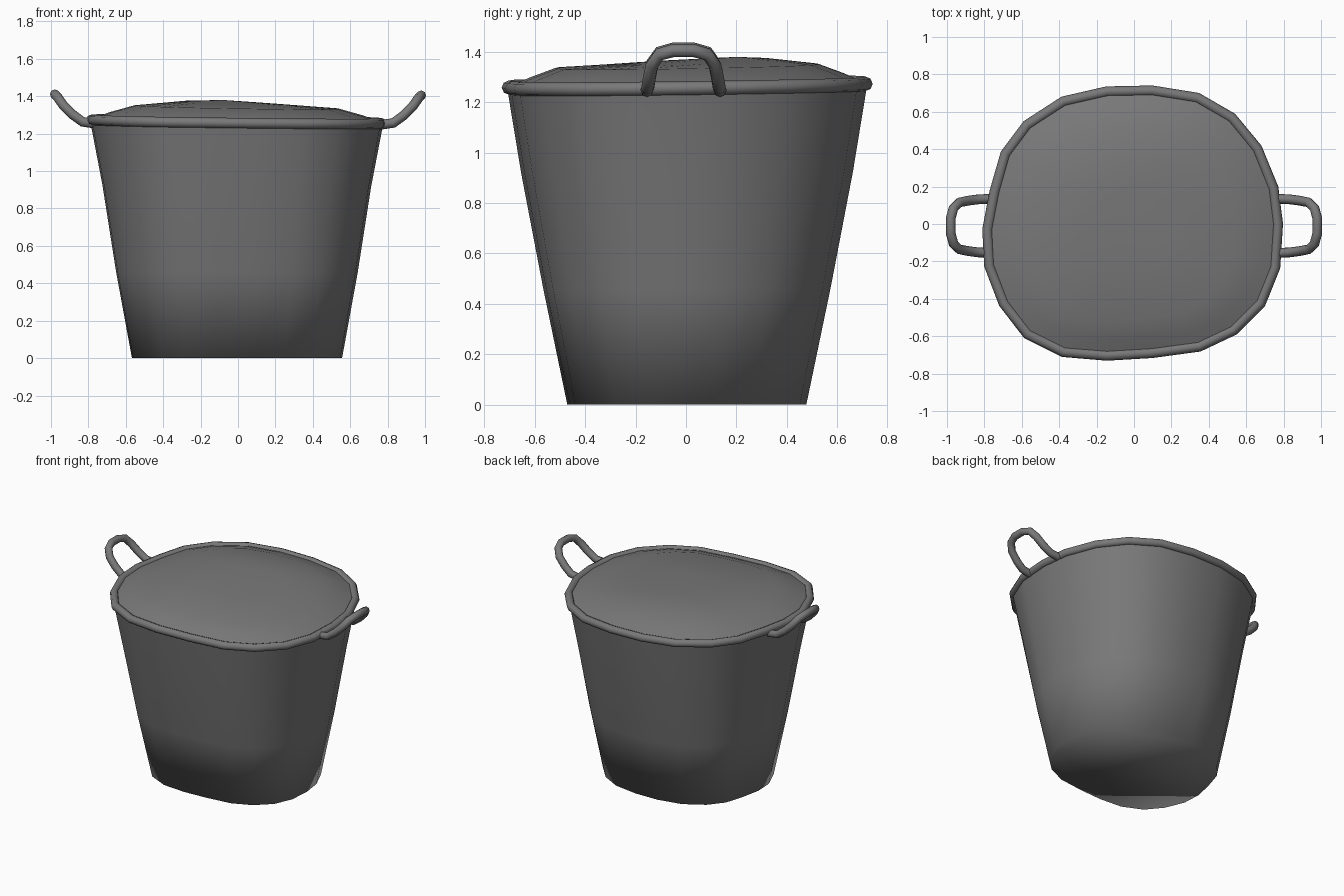
import bpy, bmesh
from mathutils import Vector

cube = bpy.data.objects.get("Cube")
if cube:
    bpy.data.objects.remove(cube, do_unlink=True)

# One dark grey rubber for every part
grey = bpy.data.materials.new("dark grey rubber")
grey.use_nodes = True
color = (0.19, 0.19, 0.19, 1)
grey.diffuse_color = color
grey.node_tree.nodes["Principled BSDF"].inputs["Base Color"].default_value = color

# Slightly uneven hand-formed outline of the mouth
outline = [(0.1, 0.74), (-0.15, 0.735), (-0.39, 0.68), (-0.59, 0.55), (-0.71, 0.39),
           (-0.77, 0.18), (-0.81, -0.03), (-0.8, -0.23), (-0.72, -0.44), (-0.59, -0.61),
           (-0.39, -0.71), (-0.15, -0.73), (0.1, -0.715), (0.36, -0.68), (0.55, -0.59),
           (0.7, -0.44), (0.78, -0.24), (0.795, 0), (0.77, 0.2), (0.68, 0.42),
           (0.54, 0.59), (0.35, 0.7)]


def tilt(x, y):
    return 0.012 * (y - x)


def ring(bm, scale_x, scale_y, z, tilted=1.0):
    return [bm.verts.new((x * scale_x, y * scale_y, z + tilted * tilt(x, y)))
            for x, y in outline]


def bridge(bm, lower, upper):
    count = len(lower)
    for i in range(count):
        j = (i + 1) % count
        bm.faces.new((lower[i], lower[j], upper[j], upper[i]))


def finish(bm, name):
    bmesh.ops.recalc_face_normals(bm, faces=bm.faces)
    for face in bm.faces:
        face.smooth = True
    mesh = bpy.data.meshes.new(name)
    bm.to_mesh(mesh)
    bm.free()
    mesh.materials.append(grey)
    obj = bpy.data.objects.new(name, mesh)
    bpy.context.collection.objects.link(obj)
    return obj


def tube(name, points, radius, cyclic=False):
    """Round bar swept along a polyline, turned into a smooth mesh."""
    curve = bpy.data.curves.new(name, "CURVE")
    curve.dimensions = "3D"
    curve.bevel_depth = radius
    curve.bevel_resolution = 2
    curve.use_fill_caps = not cyclic
    spline = curve.splines.new("POLY")
    spline.points.add(len(points) - 1)
    for target, point in zip(spline.points, points):
        target.co = (*point, 1)
    spline.use_cyclic_u = cyclic
    helper = bpy.data.objects.new(name + " path", curve)
    bpy.context.collection.objects.link(helper)
    bm = bmesh.new()
    bm.from_mesh(helper.to_mesh())
    helper.to_mesh_clear()
    bpy.data.objects.remove(helper, do_unlink=True)
    return finish(bm, name)


# Tapered body with a closed base
bm = bmesh.new()
levels = [(0.7, 0.645, 0, 0), (0.805, 0.775, 0.46, 0.3),
          (0.895, 0.895, 0.92, 0.6), (0.975, 0.97, 1.255, 1)]
rings = [ring(bm, *level) for level in levels]
for lower, upper in zip(rings, rings[1:]):
    bridge(bm, lower, upper)
bm.faces.new(rings[0])
finish(bm, "bucket_body")

# Shallow domed fill, peak a little behind the middle
bm = bmesh.new()
rings = [ring(bm, *level) for level in
         [(0.96, 0.96, 1.27), (0.85, 0.85, 1.305), (0.68, 0.71, 1.343), (0.35, 0.35, 1.363)]]
for lower, upper in zip(rings, rings[1:]):
    bridge(bm, lower, upper)
for vert in rings[-1]:
    vert.co += Vector((-0.03, 0.08, 0))
peak = bm.verts.new((-0.08, 0.2, 1.38))
for a, b in zip(rings[-1], rings[-1][1:] + rings[-1][:1]):
    bm.faces.new((a, b, peak))
finish(bm, "domed_lid")

# Rolled rim
tube("rim", [(x * 0.967, y * 0.963, 1.265 + tilt(x, y)) for x, y in outline], 0.028, True)

# Two upturned side handles
half = [(0.76, 0.145, 1.25), (0.83, 0.142, 1.26), (0.885, 0.135, 1.3),
        (0.935, 0.125, 1.35), (0.965, 0.095, 1.393), (0.98, 0.04, 1.408)]
loop = half + [(x, -y, z) for x, y, z in reversed(half)]
for side, name in ((1, "left_handle"), (-1, "right_handle")):
    tube(name, [(side * x, y - 0.01, z - side * 0.003) for x, y, z in loop], 0.026)
